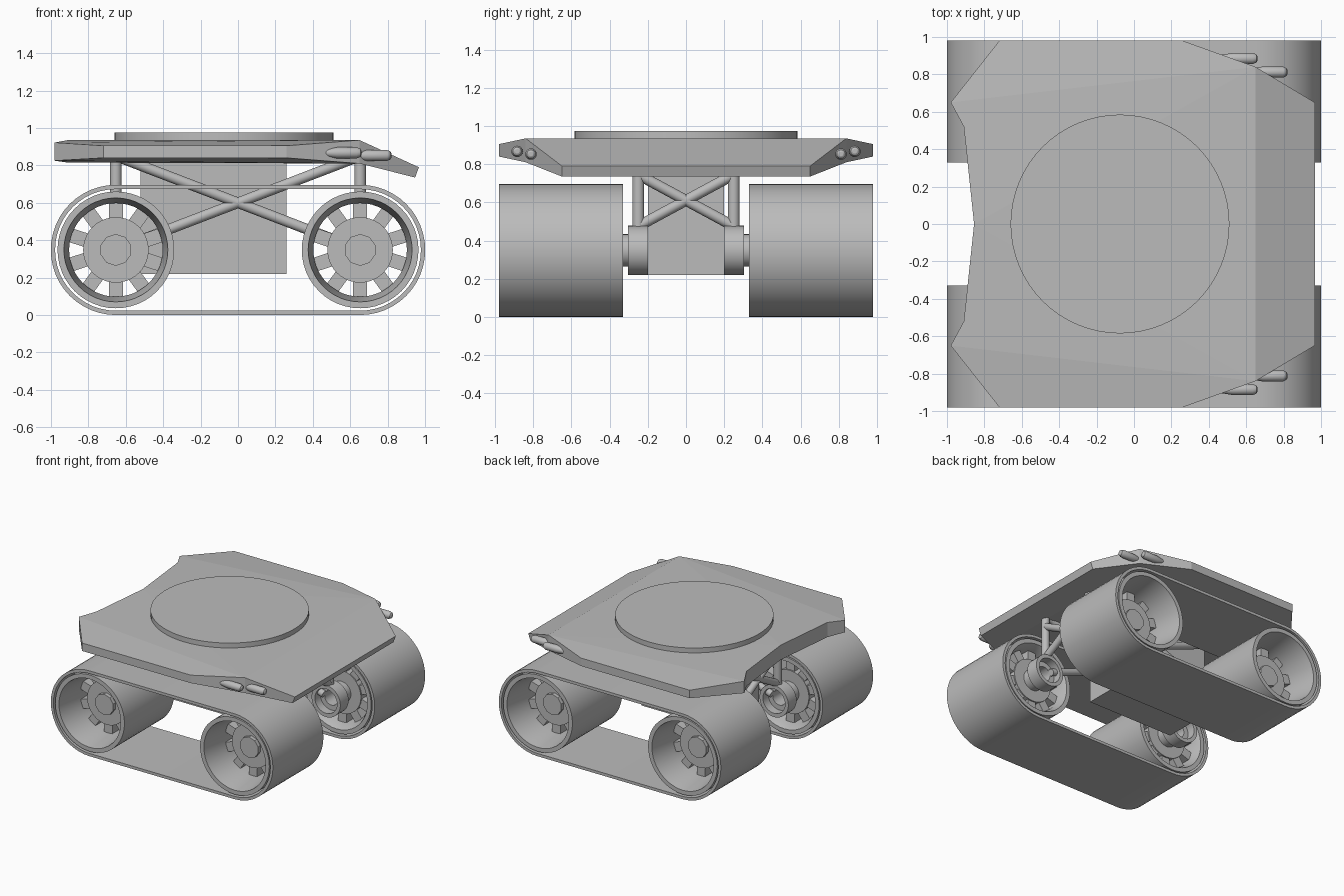
import bpy, bmesh, math
from mathutils import Vector, Matrix

if "Cube" in bpy.data.objects:
    bpy.data.objects.remove(bpy.data.objects["Cube"])

grey = bpy.data.materials.new("plain grey")
grey.diffuse_color = (0.5, 0.5, 0.5, 1)
grey.use_nodes = True
grey.node_tree.nodes["Principled BSDF"].inputs["Base Color"].default_value = grey.diffuse_color


def finish(bm, name, smooth=True):
    bmesh.ops.recalc_face_normals(bm, faces=bm.faces[:])
    me = bpy.data.meshes.new(name)
    bm.to_mesh(me)
    bm.free()
    me.materials.append(grey)
    ob = bpy.data.objects.new(name, me)
    bpy.context.collection.objects.link(ob)
    if smooth:
        bpy.ops.object.select_all(action='DESELECT')
        ob.select_set(True)
        bpy.context.view_layer.objects.active = ob
        bpy.ops.object.shade_smooth_by_angle(angle=math.radians(30))
    return ob


def add_rod(bm, a, b, r, seg=16):
    a, b = Vector(a), Vector(b)
    d = b - a
    m = Matrix.Translation((a + b) / 2) @ d.to_track_quat('Z', 'Y').to_matrix().to_4x4()
    bmesh.ops.create_cone(bm, cap_ends=True, segments=seg, radius1=r, radius2=r,
                          depth=d.length, matrix=m)


def add_box(bm, size, matrix):
    bmesh.ops.create_cube(bm, size=1, matrix=matrix @ Matrix.Diagonal((*size, 1)))


def add_lathe(bm, profile, origin, axis, seg=48, closed=True):
    """Spin (radius, distance) points round an axis through origin."""
    rot = Vector(axis).to_track_quat('Z', 'Y').to_matrix()
    rings = []
    for r, h in profile:
        rings.append([bm.verts.new(Vector(origin) + rot @ Vector(
            (r * math.cos(t), r * math.sin(t), h)))
            for t in (2 * math.pi * i / seg for i in range(seg))])
    n = len(rings)
    for k in range(n if closed else n - 1):
        p, q = rings[k], rings[(k + 1) % n]
        for i in range(seg):
            j = (i + 1) % seg
            bm.faces.new((p[i], p[j], q[j], q[i]))
    if not closed:
        bm.faces.new(rings[0])
        bm.faces.new(rings[-1])


WX, WZ = 0.653, 0.348   # wheel centres

# Faceted deck plate: (x, y, top z, bottom z) for one half, mirrored in y
half = [(-0.855, 0, 0.935, 0.815), (-0.91, 0.52, 0.935, 0.815),
        (-0.98, 0.65, 0.922, 0.825), (-0.72, 0.98, 0.905, 0.84),
        (0.26, 0.98, 0.905, 0.84), (0.65, 0.84, 0.935, 0.81),
        (0.967, 0.65, 0.79, 0.735)]
bm = bmesh.new()
T, B = {}, {}
for s in (1, -1):
    for i, (x, y, zt, zb) in enumerate(half):
        if i == 0 and s < 0:
            T[s, 0], B[s, 0] = T[1, 0], B[1, 0]
            continue
        T[s, i] = bm.verts.new((x, y * s, zt))
        B[s, i] = bm.verts.new((x - (0.02 if i == 6 else 0), y * s, zb))
for V in (T, B):
    for s in (1, -1):
        bm.faces.new([V[s, i] for i in (2, 3, 4, 5)])       # side slopes
        bm.faces.new([V[s, i] for i in (0, 1, 2, 5)])       # flat middle
    bm.faces.new([V[1, 0], V[1, 5], V[-1, 5]])
    bm.faces.new([V[1, 5], V[1, 6], V[-1, 6], V[-1, 5]])    # sloping lip
for s in (1, -1):
    for i in range(6):
        bm.faces.new([T[s, i], T[s, i + 1], B[s, i + 1], B[s, i]])
bm.faces.new([T[1, 6], T[-1, 6], B[-1, 6], B[1, 6]])
finish(bm, "deck", False)

# Round turntable on the deck
bm = bmesh.new()
add_rod(bm, (-0.075, 0, 0.92), (-0.075, 0, 0.975), 0.585, 64)
finish(bm, "turntable")

# Central box below the deck
bm = bmesh.new()
add_box(bm, (0.78, 0.4, 0.62), Matrix.Translation((-0.13, 0, 0.53)))
finish(bm, "centre_box", False)

# Suspension frame: posts and crossed braces
bm = bmesh.new()
for s in (1, -1):
    for e in (1, -1):
        add_rod(bm, (e * WX, s * 0.25, 0.46), (e * WX, s * 0.25, 0.85), 0.031)
        add_rod(bm, (-e * WX, s * 0.25, 0.85), (e * 0.6, s * 0.25, 0.37), 0.028)
        add_rod(bm, (e * WX, s * 0.25, 0.475), (e * WX, -s * 0.25, 0.745), 0.028)
finish(bm, "suspension_frame")

for s, side in ((-1, "front"), (1, "back")):
    # Track belt: a stadium loop with thickness
    bm = bmesh.new()
    loops = []
    for r in (0.348, 0.325):
        for y in (0.33, 0.98):
            loop = []
            for cx, start in ((WX, -90), (-WX, 90)):
                for k in range(25):
                    t = math.radians(start + k * 7.5)
                    loop.append(bm.verts.new((cx + r * math.cos(t), s * y,
                                              WZ + r * math.sin(t))))
            loops.append(loop)
    o0, o1, i0, i1 = loops
    n = len(o0)
    for p, q in ((o0, o1), (o1, i1), (i1, i0), (i0, o0)):
        for k in range(n):
            j = (k + 1) % n
            bm.faces.new((p[k], p[j], q[j], q[k]))
    finish(bm, side + "_track")

    for e, end in ((-1, "left"), (1, "right")):
        c = Vector((e * WX, 0, WZ))
        out = (0, s, 0)
        # Wheel barrel with flared rims
        bm = bmesh.new()
        add_lathe(bm, [(0.312, 0.335), (0.312, 0.975), (0.278, 0.975),
                       (0.25, 0.76), (0.25, 0.40), (0.278, 0.335)], c, out)
        finish(bm, f"{side}_{end}_wheel")
        # Ten spokes, hub drum and ten-sided cap
        bm = bmesh.new()
        for k in range(10):
            m = (Matrix.Translation(c + Vector((0, s * 0.575, 0)))
                 @ Matrix.Rotation(math.radians(36 * k + 18), 4, 'Y')
                 @ Matrix.Translation((0.21, 0, 0)))
            add_box(bm, (0.11, 0.33, 0.075), m)
        add_rod(bm, c + Vector((0, s * 0.40, 0)), c + Vector((0, s * 0.76, 0)), 0.175, 40)
        add_rod(bm, c + Vector((0, s * 0.7, 0)), c + Vector((0, s * 0.79, 0)), 0.085, 10)
        finish(bm, f"{side}_{end}_spokes")
        # Hollow axle sleeve on the inner side
        bm = bmesh.new()
        add_lathe(bm, [(0.13, 0.2), (0.13, 0.305), (0.085, 0.305), (0.085, 0.42),
                       (0.06, 0.42), (0.06, 0.27), (0.1, 0.27), (0.1, 0.2)], c, out, 32)
        finish(bm, f"{side}_{end}_axle")

    # Pair of bullet lamps on the shoulder
    bm = bmesh.new()
    for x, y, z, length in ((0.66, 0.885, 0.867, 0.22), (0.82, 0.812, 0.853, 0.22)):
        add_lathe(bm, [(0.008, -length), (0.02, -length + 0.03), (0.03, -length + 0.09),
                       (0.03, -0.025), (0.022, -0.006), (0.012, 0)],
                  (x, s * y, z), (1, 0, 0), 16, False)
    finish(bm, side + "_lamps")
